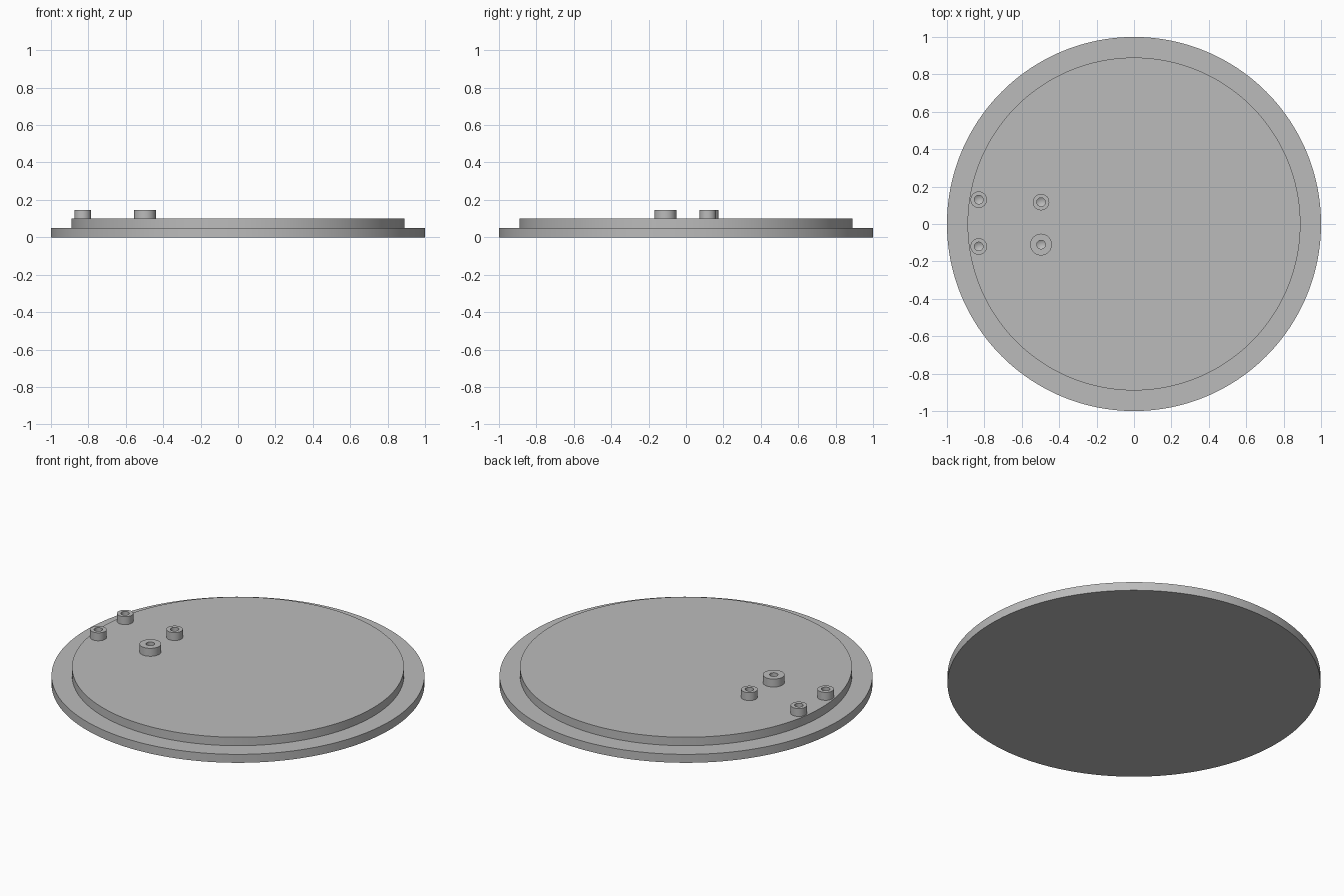
import bpy, bmesh, math

cube = bpy.data.objects.get("Cube")
if cube:
    bpy.data.objects.remove(cube, do_unlink=True)

grey = bpy.data.materials.new("plain_grey")
grey.use_nodes = True
colour = (0.5, 0.5, 0.5, 1)
grey.diffuse_color = colour
grey.node_tree.nodes["Principled BSDF"].inputs["Base Color"].default_value = colour


def lathe(name, profile, centre=(0, 0), sides=128):
    """Spin an (radius, z) profile around a vertical axis."""
    bm = bmesh.new()
    verts = [bm.verts.new((r, 0, z)) for r, z in profile]
    edges = [bm.edges.new(pair) for pair in zip(verts, verts[1:])]
    bmesh.ops.spin(bm, geom=verts + edges, cent=(0, 0, 0), axis=(0, 0, 1),
                   angle=math.tau, steps=sides, use_duplicate=False)
    bmesh.ops.remove_doubles(bm, verts=bm.verts, dist=0.0001)
    bmesh.ops.recalc_face_normals(bm, faces=bm.faces)
    mesh = bpy.data.meshes.new(name)
    bm.to_mesh(mesh)
    bm.free()
    mesh.materials.append(grey)
    obj = bpy.data.objects.new(name, mesh)
    obj.location = (*centre, 0)
    bpy.context.collection.objects.link(obj)
    bpy.ops.object.select_all(action="DESELECT")
    obj.select_set(True)
    bpy.context.view_layer.objects.active = obj
    bpy.ops.object.shade_smooth_by_angle(angle=math.radians(30))
    return obj


# Stepped disc: wide rim below, raised plate above
rim, plate, rim_top, plate_top = 1.0, 0.89, 0.05, 0.1
lathe("stepped_disc", [(0, 0), (rim, 0), (rim, rim_top), (plate, rim_top),
                       (plate, plate_top), (0, plate_top)], sides=192)

# Screw bosses with blind holes ending in a drill cone
boss_top, hole = 0.147, 0.023
bosses = [("outer_back_boss", -0.83, 0.13, 0.044),
          ("outer_front_boss", -0.83, -0.12, 0.044),
          ("inner_back_boss", -0.497, 0.117, 0.044),
          ("inner_front_boss", -0.497, -0.11, 0.058)]
for name, x, y, radius in bosses:
    lathe(name, [(0, plate_top - 0.01), (radius, plate_top - 0.01),
                 (radius, boss_top), (hole, boss_top),
                 (hole, plate_top + 0.016), (0, plate_top + 0.002)],
          centre=(x, y), sides=48)
